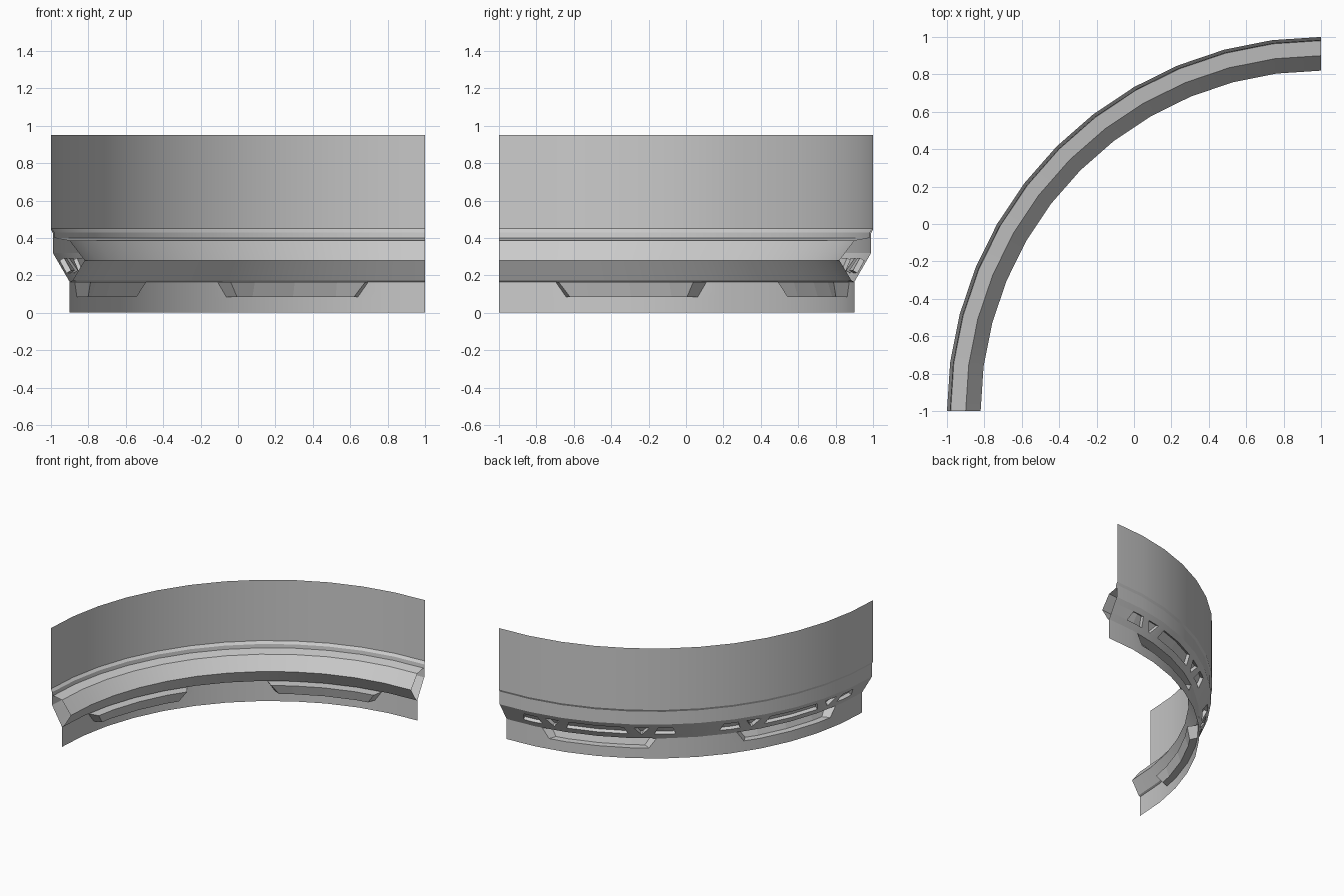
import bpy, bmesh, math

if "Cube" in bpy.data.objects:
    bpy.data.objects.remove(bpy.data.objects["Cube"])

STEP = 7.5                       # 12 flat segments over the quarter turn
STOPS = [i * STEP for i in range(13)]


def P(r, a, z):
    """Point on the faceted arc about (1, -1); a in degrees."""
    i = min(int(a / STEP + 1e-6), 11)
    off = math.radians(a - (i + 0.5) * STEP)
    h = math.radians(STEP / 2)
    rr = r * math.cos(h) / math.cos(off)
    t = math.radians(a)
    return (1 - rr * math.cos(t), -1 + rr * math.sin(t), z)


def make(name, faces, smooth=True):
    bm = bmesh.new()
    for f in faces:
        pts = []
        for p in f:
            if all(sum((p[k] - q[k]) ** 2 for k in range(3)) > 1e-10 for q in pts):
                pts.append(p)
        if len(pts) > 2:
            bm.faces.new([bm.verts.new(p) for p in pts])
    bmesh.ops.remove_doubles(bm, verts=bm.verts, dist=1e-5)
    me = bpy.data.meshes.new(name)
    bm.to_mesh(me)
    bm.free()
    ob = bpy.data.objects.new(name, me)
    bpy.context.collection.objects.link(ob)
    if smooth:
        bpy.ops.object.select_all(action='DESELECT')
        ob.select_set(True)
        bpy.context.view_layer.objects.active = ob
        bpy.ops.object.shade_smooth_by_angle(angle=math.radians(20))
    return ob


def sweep(profile, stops=STOPS):
    """Sheet from a list of (radius, z); a profile running upward faces outward."""
    return [[P(*q) for q in ((r0, b, z0), (r0, a, z0), (r1, a, z1), (r1, b, z1))]
            for (r0, z0), (r1, z1) in zip(profile, profile[1:])
            for a, b in zip(stops, stops[1:])]


def split(c0, c1):
    """Divide a (low angle, high angle) cell at the arc's facet lines."""
    lo, hi = max(c0), min(c1)
    return [c0] + [(m, m) for m in STOPS if lo + 0.05 < m < hi - 0.05] + [c1]


def band(cuts, low, high):
    return [[P(low[0], b[0], low[1]), P(low[0], a[0], low[1]),
             P(high[0], a[1], high[1]), P(high[0], b[1], high[1])]
            for a, b in zip(cuts, cuts[1:])]


def pocket(outer, inner, low, high, low_in, high_in):
    """Recess: back face plus floor, ceiling and two end walls."""
    oc, ic = split(*outer), split(*inner)
    faces = band(ic, low_in, high_in)
    for k, (o, i) in enumerate(((low, low_in), (high, high_in))):
        for n in range(min(len(oc), len(ic)) - 1):
            f = [P(o[0], oc[n + 1][k], o[1]), P(o[0], oc[n][k], o[1]),
                 P(i[0], ic[n][k], i[1]), P(i[0], ic[n + 1][k], i[1])]
            faces.append(f if k == 0 else f[::-1])
    for e, (o, i) in enumerate(zip(outer, inner)):
        f = [P(low[0], o[0], low[1]), P(high[0], o[1], high[1]),
             P(high_in[0], i[1], high_in[1]), P(low_in[0], i[0], low_in[1])]
        faces.append(f if e == 0 else f[::-1])
    return faces


CENTRES = (22.5, 67.5)

# tall upper wall with small step
make("upper_wall", sweep([(1.99, .32), (1.99, .425), (2.0, .445), (2.0, .95)]))

# inner ledge
make("inner_ledge", sweep([(2.0, .45), (1.983, .43), (1.98, .40), (1.90, .385),
                           (1.82, .28), (1.885, .172), (1.90, .165)]))

# slanted outer panel with rows of vents
R0, Z0, R1, Z1 = 1.90, .165, 1.99, .32


def on_panel(t, d=0.0):
    return (R0 + (R1 - R0) * t - d * .865, Z0 + (Z1 - Z0) * t + d * .5)


LOW, HIGH = on_panel(.30), on_panel(.74)
LOW_IN, HIGH_IN = on_panel(.30, .028), on_panel(.74, .028)
faces = sweep([on_panel(0), LOW]) + sweep([HIGH, on_panel(1)])
vents = []
# (centre, half width low, half width high) of each vent in a group
SHAPES = [(-15.2, 2.4, 1.6), (-10, .2, 1.7), (0, 7.0, 6.1), (10, .2, 1.7), (15.2, 2.4, 1.6)]
edge = (0, 0)
for c in CENTRES:
    for m, wl, wh in SHAPES:
        a, b = (c + m - wl, c + m - wh), (c + m + wl, c + m + wh)
        faces += band(split(edge, a), LOW, HIGH)
        vents += pocket((a, b), (a, b), LOW, HIGH, LOW_IN, HIGH_IN)
        edge = b
faces += band(split(edge, (90, 90)), LOW, HIGH)
make("slanted_panel", faces)
make("vent_pockets", vents, False)

# lower skirt with two broad recesses
TOP, SILL = (1.90, .165), (1.90, .085)
faces = sweep([(1.90, 0), SILL])
recess = []
edge = (0, 0)
for c in CENTRES:
    a, b = (c - 11.6, c - 13.3), (c + 11.6, c + 13.3)
    faces += band(split(edge, a), SILL, TOP)
    ia, ib = (c - 10.6, c - 12.4), (c + 10.6, c + 12.4)
    recess += pocket((a, b), (ia, ib), SILL, TOP, (1.845, .085), (1.82, .165))
    edge = b
faces += band(split(edge, (90, 90)), SILL, TOP)
make("lower_skirt", faces)
make("skirt_recesses", recess, False)
